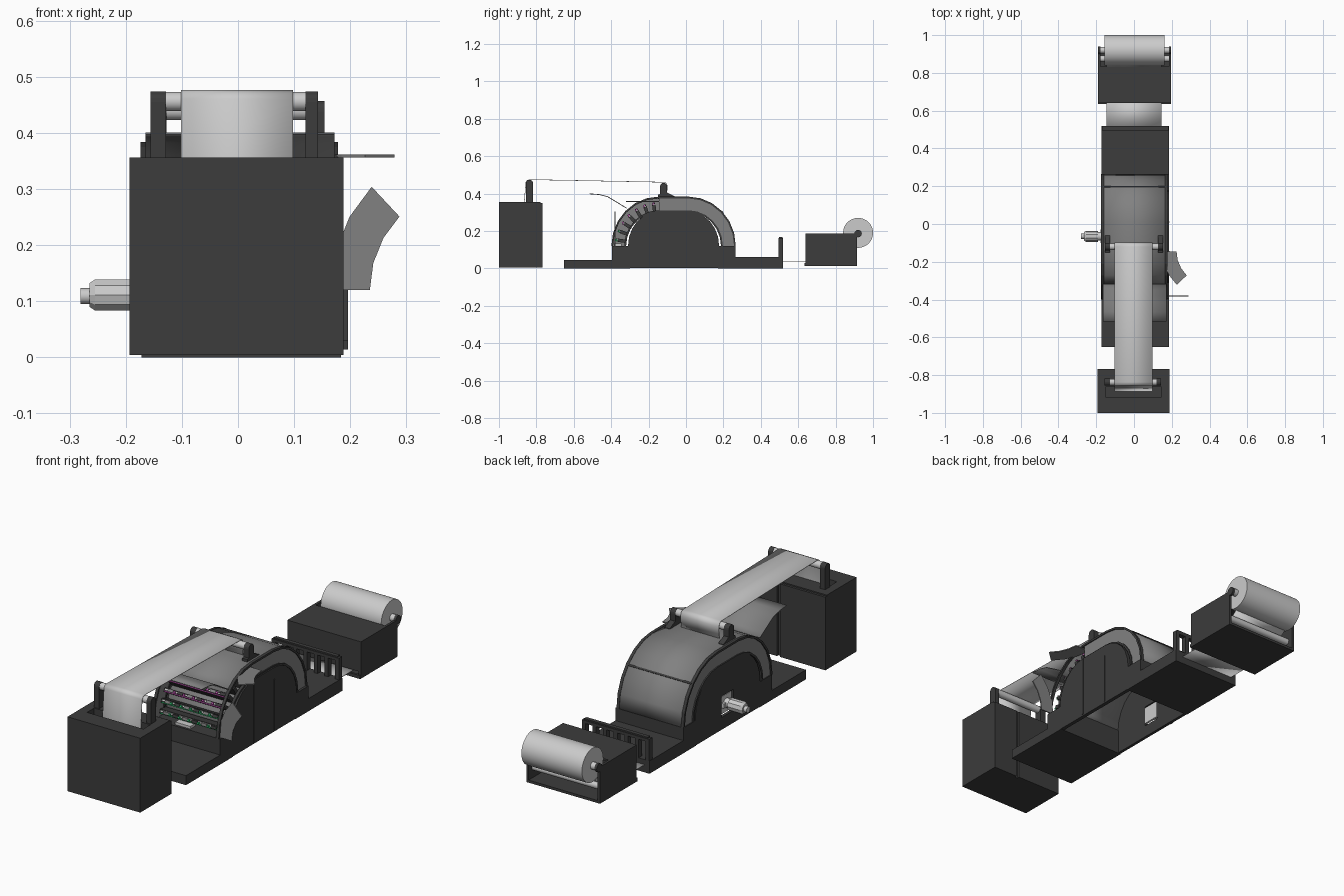
import bpy, bmesh, math
from mathutils import Matrix, Vector

if "Cube" in bpy.data.objects:
    bpy.data.objects.remove(bpy.data.objects["Cube"])


def mat(name, r, g, b):
    m = bpy.data.materials.new(name)
    m.diffuse_color = (r, g, b, 1)
    m.use_nodes = True
    m.node_tree.nodes["Principled BSDF"].inputs["Base Color"].default_value = m.diffuse_color
    return m


DARK = mat("dark_plastic", .045, .045, .045)
MID = mat("grey_panel", .22, .22, .22)
LIGHT = mat("light_metal", .6, .6, .6)
GREEN = mat("green_tube", .03, .5, .15)
PINK = mat("magenta_tube", .6, .1, .5)


def finish(name, bm, m, smooth=False):
    bmesh.ops.recalc_face_normals(bm, faces=bm.faces)
    me = bpy.data.meshes.new(name)
    bm.to_mesh(me)
    bm.free()
    ob = bpy.data.objects.new(name, me)
    bpy.context.collection.objects.link(ob)
    me.materials.append(m)
    if smooth:
        bpy.ops.object.select_all(action='DESELECT')
        ob.select_set(True)
        bpy.context.view_layer.objects.active = ob
        bpy.ops.object.shade_smooth_by_angle(angle=math.radians(32))
    return ob


def box(name, x0, x1, y0, y1, z0, z1, m, tilt=0):
    bm = bmesh.new()
    bmesh.ops.create_cube(bm, size=1)
    M = (Matrix.Translation(((x0 + x1) / 2, (y0 + y1) / 2, (z0 + z1) / 2))
         @ Matrix.Rotation(tilt, 4, 'X') @ Matrix.Diagonal((x1 - x0, y1 - y0, z1 - z0, 1)))
    bmesh.ops.transform(bm, matrix=M, verts=bm.verts)
    return finish(name, bm, m)


def rod(name, x0, x1, y, z, r, m, n=32, r2=None):
    bm = bmesh.new()
    bmesh.ops.create_cone(bm, cap_ends=True, segments=n, radius1=r, radius2=r2 or r, depth=x1 - x0)
    M = Matrix.Translation(((x0 + x1) / 2, y, z)) @ Matrix.Rotation(math.pi / 2, 4, 'Y')
    bmesh.ops.transform(bm, matrix=M, verts=bm.verts)
    return finish(name, bm, m, n > 10)


def prism(name, pts, push, m):
    """Extrude a flat 3D outline along the vector push."""
    bm = bmesh.new()
    f = bm.faces.new([bm.verts.new(p) for p in pts])
    r = bmesh.ops.extrude_face_region(bm, geom=[f])
    bmesh.ops.translate(bm, vec=push, verts=[v for v in r['geom'] if isinstance(v, bmesh.types.BMVert)])
    return finish(name, bm, m)


def slab(name, yz, x0, x1, m):
    return prism(name, [(x0, y, z) for y, z in yz], (x1 - x0, 0, 0), m)


def sheet(name, path, x0, x1, m, thick=.004):
    bm = bmesh.new()
    rows = [[bm.verts.new((x, y, z)) for x in (x0, x1)] for y, z in path]
    for a, b in zip(rows, rows[1:]):
        bm.faces.new((a[0], a[1], b[1], b[0]))
    ob = finish(name, bm, m, True)
    s = ob.modifiers.new("thickness", 'SOLIDIFY')
    s.thickness, s.offset = thick, 0
    return ob


def cut(ob, *dims):
    c = box("cutter", *dims, DARK)
    c.hide_render = True
    c.hide_set(True)
    b = ob.modifiers.new("cut", 'BOOLEAN')
    b.object, b.solver = c, 'EXACT'


def arc(ry, rz, a0=0, a1=180, step=15):
    """Tunnel arch in y-z: 0 is the front foot, 90 the flat top, 180 the back foot."""
    pts = []
    for a in range(a0, a1 + 1, step):
        for c in ([-.145] if a < 90 or a == a1 == 90 else [-.145, .012] if a == 90 else [.012]):
            t = math.radians(a)
            pts.append((c - ry * math.cos(t), .12 + rz * math.sin(t)))
    return pts


def band(a0, a1):
    return arc(.25, .26, a0, a1) + arc(.18, .185, a0, a1)[::-1]


# front collecting box, slot, back doors
front = box("front_box", -.193, .188, -1, -.778, .004, .356, DARK)
cut(front, -.15, .145, -.915, -.862, .06, .5)
box("front_box_door_wide", -.193, .045, -.778, -.767, .004, .35, DARK)
box("front_box_door_narrow", .06, .188, -.778, -.767, .004, .35, DARK)


# roller posts with rounded tops
def post(name, x0, x1, yc, z0, z1, w=.019):
    top = [(yc + w * math.cos(t * math.pi / 8), z1 - w + w * math.sin(t * math.pi / 8)) for t in range(9)]
    slab(name, [(yc + w, z0)] + top + [(yc - w, z0)], x0, x1, DARK)


for side, x0, x1 in (("left", -.156, -.128), ("right", .12, .143)):
    post("front_roller_post_" + side, x0, x1, -.837, .35, .474)
for side, s in (("left", -1), ("right", 1)):
    a, b = sorted((s * .127, s * .154))
    post("top_roller_post_" + side, a, b, -.12, .37, .457)
    slab("top_roller_foot_" + side, [(-.15, .37), (-.06, .37), (-.06, .385), (-.1, .405), (-.15, .395)], a, b, DARK)
rod("front_roller", -.13, .125, -.837, .456, .017, LIGHT)
rod("top_roller", -.128, .128, -.12, .44, .017, LIGHT)
# moving paper web
sheet("paper_web", [(-.885, .18), (-.866, .34), (-.856, .46), (-.85, .47), (-.837, .475), (-.12, .461),
                    (-.106, .456), (-.1, .44), (-.104, .385)], -.102, .098, LIGHT, .003)

# base slabs in front of and behind the tunnel
slab("base_front", [(-.652, 0), (-.3, 0), (-.3, .12), (-.396, .12), (-.396, .045), (-.652, .045)], -.172, .184, DARK)
slab("base_back", [(.17, 0), (.519, 0), (.519, .06), (.265, .06), (.265, .12), (.17, .12)], -.172, .184, DARK)

# hollow tunnel core
core = [(-.31, .002)] + arc(.165, .185) + [(.177, .002)]
left_wall = slab("core_wall_left", core, -.172, -.158, DARK)
cut(left_wall, -.2, -.13, -.11, -.02, .06, .16)
slab("core_wall_right", core, .166, .184, DARK)
sheet("core_drum", arc(.16, .18), -.16, .168, MID, .006)
for i, y in enumerate((-.145, .01)):
    box("wall_seam_%d" % i, .184, .187, y - .003, y + .003, .01, .3 - .05 * i, DARK)

# outer cover, side panels and dark rims
sheet("main_cover", arc(.25, .26, 45, 180), -.165, .17, MID, .006)
slab("side_panel_left", band(0, 180), -.168, -.162, MID)
slab("side_panel_right", band(90, 180), .167, .173, MID)
for side, x0, x1 in (("left", -.174, -.16), ("right", .164, .178)):
    slab("outer_rim_" + side, arc(.254, .264) + arc(.245, .254)[::-1], x0, x1, DARK)
    slab("inner_rim_" + side, arc(.185, .191) + arc(.175, .182)[::-1], x0, x1, DARK)
box("cover_hinge_line", -.165, .17, .19, .198, .296, .305, DARK, -.8)

# opened front lid
sheet("open_lid", [(-.318, .322), (-.35, .342), (-.385, .363), (-.42, .384), (-.465, .395), (-.517, .399)],
      -.165, .172, MID)
# opened side doors, swung out from the right side
prism("open_door_lower", [(.165 + y + .395, -.383, z) for y, z in band(0, 45)], (0, .005, 0), MID)
prism("open_door_upper", [(.15 + .38 - z, y, .356) for y, z in band(45, 90)], (0, 0, .005), MID)

# rows of print heads over the front of the drum
for i in range(7):
    a = 8 + 12.5 * i
    t = math.radians(a)
    out = Vector((0, -math.cos(t), math.sin(t)))
    up = Vector((0, math.sin(t), math.cos(t)))

    def place(r, lift=0):
        return Vector((0, -.145, .12)) + out * r + up * lift

    def oriented(name, x0, x1, r, lift, d, h, m):
        p = place(r, lift)
        box(name, x0, x1, p.y - d / 2, p.y + d / 2, p.z - h / 2, p.z + h / 2, m, -t)

    oriented("head_bar_%d" % i, -.155, .165, .198, 0, .045, .018, DARK)
    oriented("head_rail_%d" % i, -.15, .16, .222, .002, .008, .008, LIGHT)
    p = place(.224, -.008)
    rod("supply_tube_%d" % i, -.15, .155, p.y, p.z, .003, GREEN if i < 2 else PINK, 8)
    for k in range(6):
        x = -.13 + k * .05
        oriented("print_head_%d_%d" % (i, k), x, x + .028, .226, .001, .014, .013, DARK if k % 2 else MID)
        oriented("head_plug_%d_%d" % (i, k), x + .03, x + .038, .228, 0, .012, .009, PINK if i > 1 else GREEN)
box("head_tray", -.06, .02, -.385, -.345, .12, .132, LIGHT)

# drive motor on the left side
box("motor_bracket", -.165, -.155, -.105, -.025, .07, .152, LIGHT)
box("motor_bracket_bar", -.178, -.165, -.1, -.03, .1, .122, LIGHT)
rod("motor_flange", -.195, -.155, -.065, .112, .022, LIGHT, 16)
rod("motor_body", -.255, -.19, -.065, .111, .029, LIGHT, 10)
rod("motor_cap", -.265, -.255, -.065, .111, .022, LIGHT, 10, .029)
rod("motor_shaft", -.281, -.262, -.065, .109, .014, LIGHT, 12)

# slotted guide fence at the back of the base
box("fence_rail", -.17, .182, .494, .519, .148, .162, DARK)
box("fence_cap", -.16, .172, .497, .516, .16, .168, DARK)
for i in range(7):
    x = -.17 + i * .0555
    box("fence_post_%d" % i, x, x + .019, .494, .519, .055, .15, DARK)
sheet("paper_feed", [(.5, .035), (.68, .035)], -.145, .145, LIGHT, .003)

# rear supply box, open at the back
box("supply_top", -.19, .196, .64, .835, .178, .188, DARK)
box("supply_floor", -.19, .196, .64, .915, .014, .026, DARK)
box("supply_front", -.19, .196, .64, .652, .045, .188, DARK)
box("supply_lip", -.19, .196, .634, .645, .014, .03, DARK)
for side, x0, x1 in (("left", -.19, -.178), ("right", .184, .196)):
    box("supply_side_" + side, x0, x1, .64, .915, .014, .188, DARK)
    slab("roll_bearing_" + side, [(.92 + .02 * math.cos(k * math.pi / 6), .186 + .02 * math.sin(k * math.pi / 6))
                                  for k in range(12)], x0, x1, DARK)
rod("roll_shaft", -.18, .186, .92, .188, .017, LIGHT)
rod("paper_roll", -.155, .162, .92, .19, .08, LIGHT, 48)
rod("feed_roller", -.178, .184, .875, .075, .016, LIGHT)
sheet("inner_paper", [(.68, .035), (.86, .06), (.875, .092), (.9, .113)], -.145, .145, LIGHT, .003)
